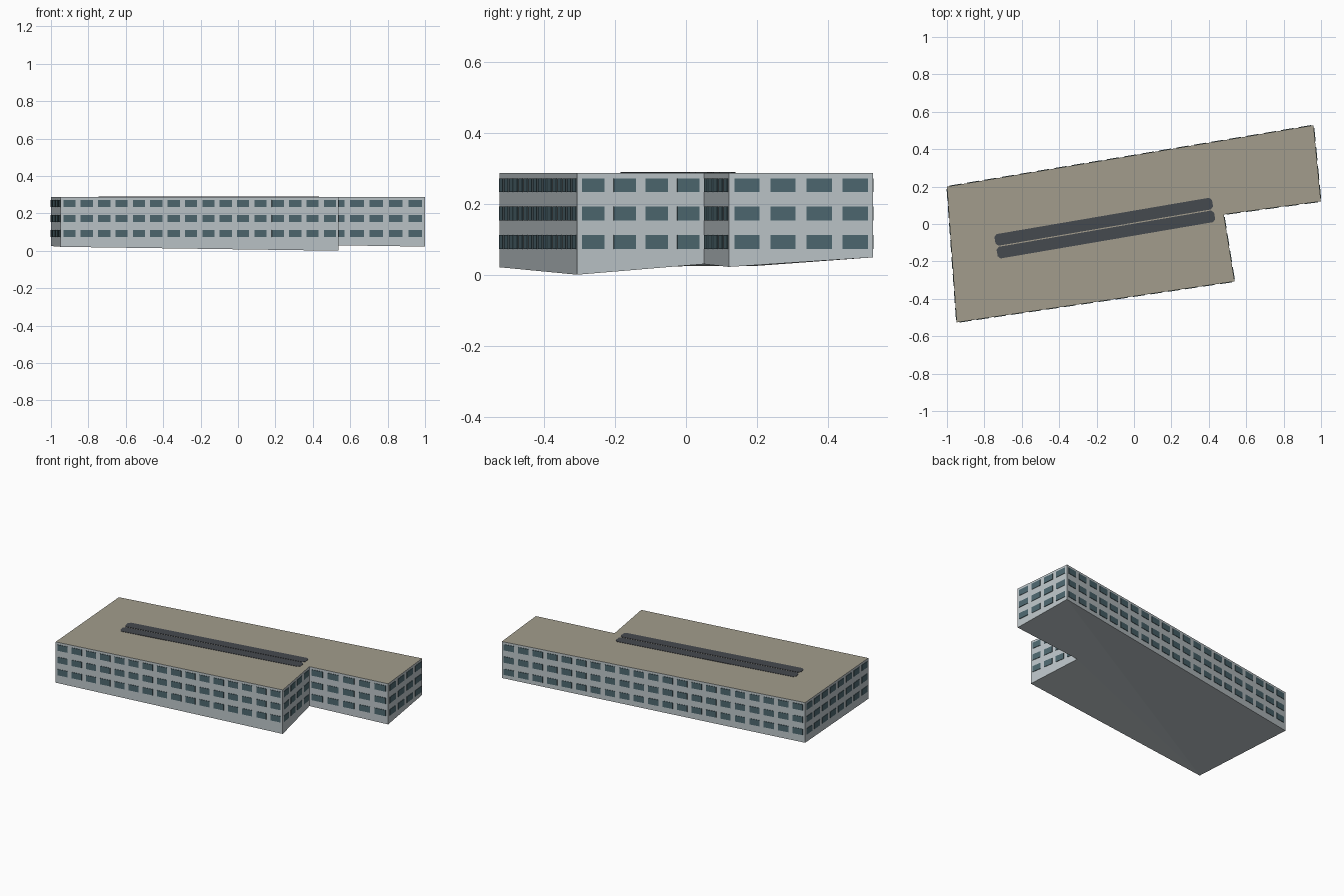
import bpy, bmesh, math
from mathutils import Vector

if "Cube" in bpy.data.objects:
    bpy.data.objects.remove(bpy.data.objects["Cube"])

ROOF_Z = 0.287


def material(name, rgb):
    m = bpy.data.materials.new(name)
    m.diffuse_color = (*rgb, 1)
    m.use_nodes = True
    m.node_tree.nodes["Principled BSDF"].inputs["Base Color"].default_value = m.diffuse_color
    return m


wall_mat = material("pale_grey_wall", (0.51, 0.565, 0.59))
roof_mat = material("beige_roof", (0.36, 0.335, 0.262))
glass_mat = material("blue_green_glass", (0.076, 0.138, 0.162))
strip_mat = material("dark_grey_skylight", (0.06, 0.067, 0.077))


def finish(name, bm, mats):
    me = bpy.data.meshes.new(name)
    bmesh.ops.recalc_face_normals(bm, faces=bm.faces)
    bm.to_mesh(me)
    bm.free()
    for m in mats:
        me.materials.append(m)
    ob = bpy.data.objects.new(name, me)
    bpy.context.collection.objects.link(ob)
    return ob


# Footprint corners (x, y, ground height), counter-clockwise from front left
corners = [Vector(c) for c in (
    (-0.948, -0.526, 0.021), (0.538, -0.307, 0.0), (0.48, 0.051, 0.03),
    (0.999, 0.121, 0.022), (0.96, 0.528, 0.049), (-1.0, 0.2, 0.025))]
window_counts = [16, 4, 5, 4, 21, 8]

# Building body on sloping ground with a flat roof
bm = bmesh.new()
low = [bm.verts.new(c) for c in corners]
high = [bm.verts.new((c.x, c.y, ROOF_Z)) for c in corners]
for i in range(6):
    j = (i + 1) % 6
    bm.faces.new((low[i], low[j], high[j], high[i]))
for tri in ((0, 1, 2), (0, 2, 4), (2, 3, 4), (0, 4, 5)):
    bm.faces.new([low[k] for k in reversed(tri)])
bm.faces.new(high).material_index = 1
finish("building_body", bm, [wall_mat, roof_mat])


def plate(bm, outline, offset):
    """Thin closed plate: an outline pushed out along offset."""
    a = [bm.verts.new(p) for p in outline]
    b = [bm.verts.new(p + offset) for p in outline]
    n = len(a)
    bm.faces.new(list(reversed(a)))
    bm.faces.new(b)
    for i in range(n):
        j = (i + 1) % n
        bm.faces.new((a[i], a[j], b[j], b[i]))


# Three storeys of windows along every wall
bm = bmesh.new()
for i, count in enumerate(window_counts):
    p, q = corners[i].copy(), corners[(i + 1) % 6].copy()
    p.z = q.z = 0
    step = (q - p) / count
    out = Vector((step.y, -step.x, 0)).normalized() * 0.003
    for n in range(count):
        a, b = p + step * (n + 0.15), p + step * (n + 0.85)
        for z in (0.073, 0.153, 0.233):
            lo, hi = Vector((0, 0, z)), Vector((0, 0, z + 0.039))
            plate(bm, [a + lo, b + lo, b + hi, a + hi], out)
finish("windows", bm, [glass_mat])

# Two long skylight strips with clipped ends, side by side on the roof
angle = math.radians(9.7)
along = Vector((math.cos(angle), math.sin(angle), 0))
across = Vector((-along.y, along.x, 0))
L, W, C = 0.59, 0.0315, 0.014
octagon = [(-L + C, -W), (L - C, -W), (L, -W + C), (L, W - C),
           (L - C, W), (-L + C, W), (-L, W - C), (-L, -W + C)]
bm = bmesh.new()
for side in (-1, 1):
    centre = Vector((-0.156, -0.022, ROOF_Z)) + across * side * 0.0345
    plate(bm, [centre + along * u + across * v for u, v in octagon], Vector((0, 0, 0.002)))
finish("roof_skylights", bm, [strip_mat])
